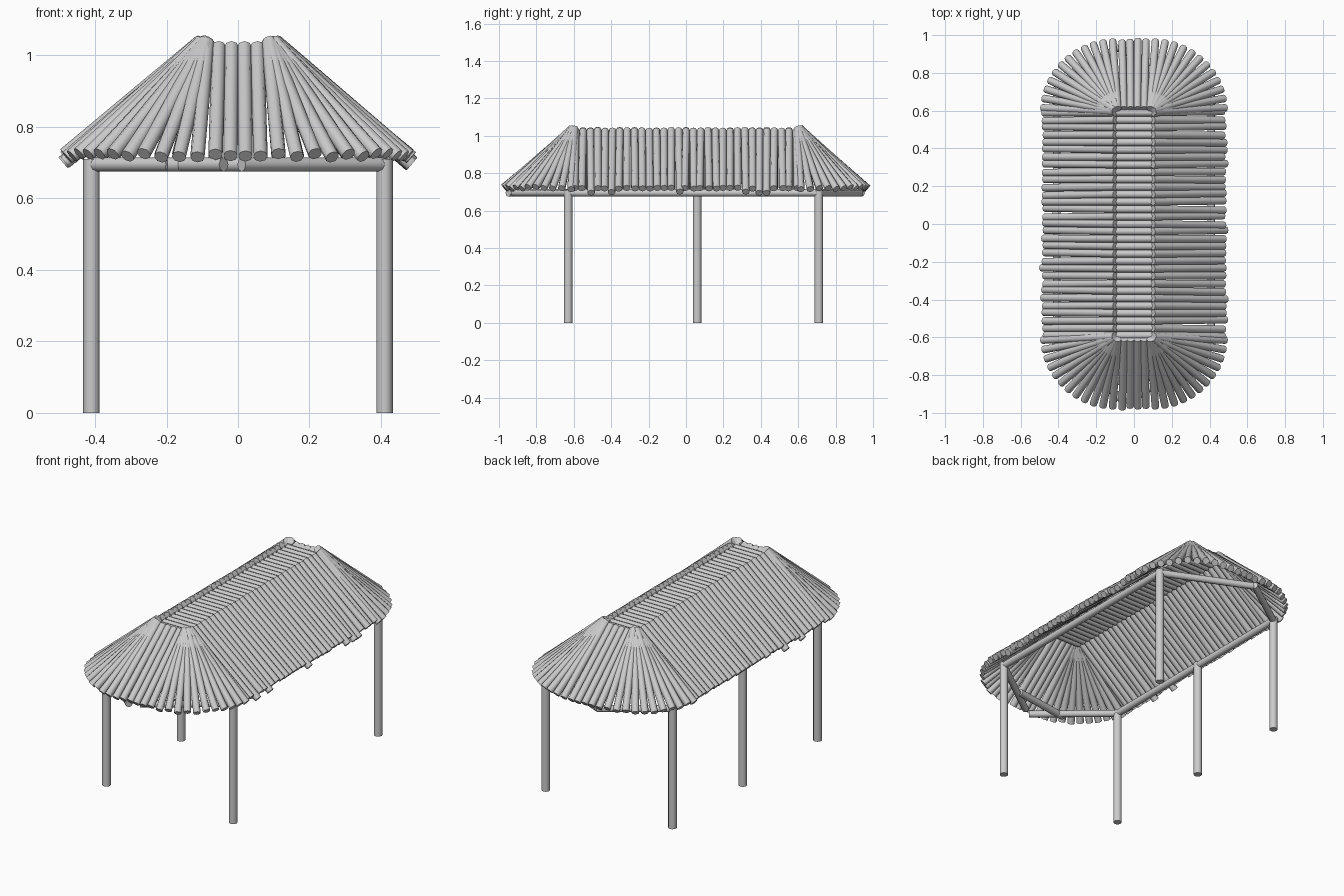
import bpy, bmesh, math, random
from mathutils import Vector, Matrix

random.seed(7)
cube = bpy.data.objects.get("Cube")
if cube:
    bpy.data.objects.remove(cube, do_unlink=True)

wood = bpy.data.materials.new("pale grey wood")
wood.use_nodes = True
GREY = (0.6, 0.6, 0.6, 1)
wood.diffuse_color = GREY
wood.node_tree.nodes["Principled BSDF"].inputs["Base Color"].default_value = GREY


def jitter(amount):
    return random.uniform(-amount, amount)


def make_logs(name, poles, radius=0.02, sides=8):
    """One object holding a capped cylinder for every (start, end) pair."""
    bm = bmesh.new()
    for start, end in poles:
        a, b = Vector(start), Vector(end)
        turn = (b - a).to_track_quat('Z', 'Y').to_matrix().to_4x4()
        place = Matrix.Translation((a + b) / 2) @ turn
        bmesh.ops.create_cone(bm, cap_ends=True, segments=sides, radius1=radius,
                              radius2=radius, depth=(b - a).length, matrix=place)
    mesh = bpy.data.meshes.new(name)
    bm.to_mesh(mesh)
    bm.free()
    mesh.materials.append(wood)
    obj = bpy.data.objects.new(name, mesh)
    bpy.context.collection.objects.link(obj)
    bpy.ops.object.select_all(action='DESELECT')
    obj.select_set(True)
    bpy.context.view_layer.objects.active = obj
    bpy.ops.object.shade_smooth_by_angle(angle=math.radians(50))


HALF_RIDGE, RIDGE_X, REACH = 0.59, 0.1, 0.375
TOP, EAVE = 1.03, 0.72
ROWS = 31
row_y = [-HALF_RIDGE + 2 * HALF_RIDGE * i / (ROWS - 1) for i in range(ROWS)]

# Flat ridge deck of short cross logs
make_logs("ridge_deck", [((-RIDGE_X, y, 1.005), (RIDGE_X, y, 1.005)) for y in row_y])

# Long roof slopes, with a few slipped logs that hang lower
for side, label in ((1, "left"), (-1, "right")):
    poles = []
    for i, y in enumerate(row_y):
        slip = 0.022 if random.random() < 0.12 else 0
        poles.append(((side * RIDGE_X, y, TOP + jitter(0.003)),
                      (side * (RIDGE_X + REACH + jitter(0.004) + slip / 2),
                       y + jitter(0.007), EAVE - slip + jitter(0.004))))
    make_logs(label + "_roof_slope", poles)

# Rounded roof ends: straight middle logs and a fan at each corner
FAN = 12
for end, label in ((-1, "front"), (1, "back")):
    poles = []
    for x in (-0.06, -0.02, 0.02, 0.06):
        poles.append(((x * 0.9, end * 0.61, TOP - 0.005),
                      (x * 1.05, end * (0.97 + jitter(0.006)), EAVE + jitter(0.005))))
    for side in (1, -1):
        for i in range(FAN):
            a = math.radians(3 + 85 * i / (FAN - 1))
            c, s = math.cos(a), math.sin(a)
            poles.append(((side * (0.085 + 0.02 * c), end * (0.595 + 0.015 * s),
                           TOP + 0.008 + jitter(0.004)),
                          (side * (0.1 + 0.385 * c), end * (0.595 + 0.375 * s),
                           EAVE + jitter(0.006))))
    make_logs(label + "_roof_fan", poles)

# Posts
POST_X, FRONT_Y, MID_Y, BACK_Y, POST_TOP = 0.41, -0.63, 0.06, 0.71, 0.71
posts = {"front_left": (POST_X, FRONT_Y), "back_left": (POST_X, BACK_Y),
         "front_right": (-POST_X, FRONT_Y), "middle_right": (-POST_X, MID_Y),
         "back_right": (-POST_X, BACK_Y)}
for label, (x, y) in posts.items():
    make_logs(label + "_post", [((x, y, 0), (x, y, POST_TOP))], radius=0.023, sides=12)

# Long eave beams and the angled end beams under the roof
BEAM_Z = 0.695
beams = {
    "left_eave_beam": ((POST_X, FRONT_Y), (POST_X, BACK_Y)),
    "right_eave_beam": ((-POST_X, FRONT_Y), (-POST_X, BACK_Y)),
    "front_left_end_beam": ((POST_X, FRONT_Y), (0.01, -0.92)),
    "front_right_end_beam": ((-POST_X, FRONT_Y), (-0.04, -0.95)),
    "front_cross_brace": ((0.15, -0.8), (-0.2, -0.85)),
    "back_left_end_beam": ((POST_X, BACK_Y), (-0.08, 0.93)),
    "back_right_end_beam": ((-POST_X, BACK_Y), (-0.08, 0.94)),
}
for label, (p, q) in beams.items():
    make_logs(label, [((*p, BEAM_Z), (*q, BEAM_Z))], radius=0.02)
